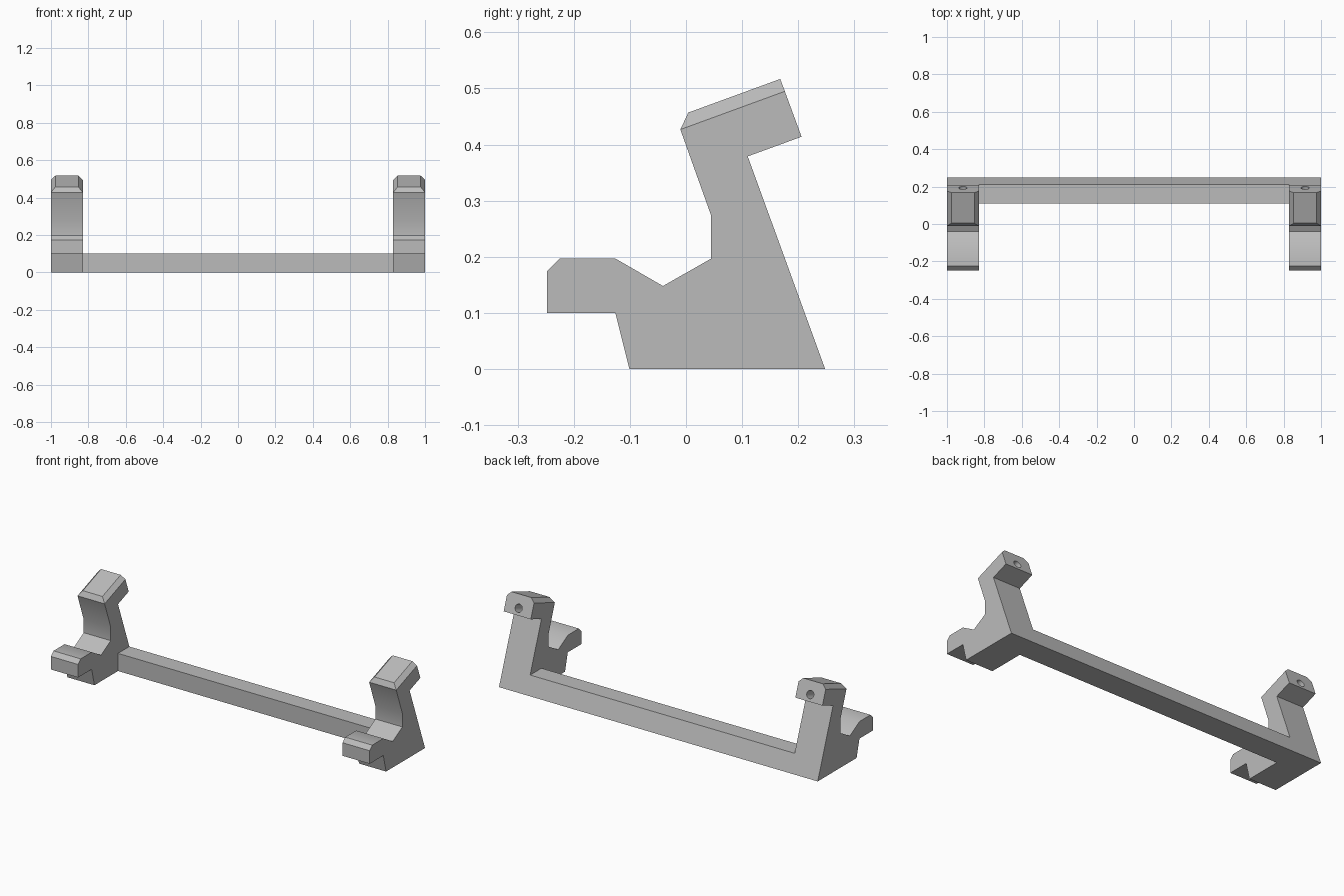
import bpy, bmesh, math
from mathutils import Matrix, Vector

if "Cube" in bpy.data.objects:
    bpy.data.objects.remove(bpy.data.objects["Cube"])

grey = bpy.data.materials.new("plain grey")
grey.diffuse_color = (0.5, 0.5, 0.5, 1)
grey.use_nodes = True
grey.node_tree.nodes["Principled BSDF"].inputs["Base Color"].default_value = grey.diffuse_color

INNER, OUTER = 0.83, 1.0
SLOPE = math.radians(20)                       # tilt of the upright and head
ALONG = Vector((0, math.cos(SLOPE), math.sin(SLOPE)))
BACK = 0.248                                   # rear edge at floor level


def prism(name, profile, x0, x1, chamfer_edge=None):
    """Extrude a (y, z) profile along x; chamfer the top and sides of one profile segment."""
    bm = bmesh.new()
    a = [bm.verts.new((x0, y, z)) for y, z in profile]
    b = [bm.verts.new((x1, y, z)) for y, z in profile]
    n = len(profile)
    bm.faces.new(a)
    bm.faces.new(b[::-1])
    for i in range(n):
        j = (i + 1) % n
        bm.faces.new((a[i], b[i], b[j], a[j]))
    bmesh.ops.recalc_face_normals(bm, faces=bm.faces)
    if chamfer_edge is not None:
        i, j = chamfer_edge
        edges = [bm.edges.get(p) for p in ((a[i], a[j]), (b[i], b[j]), (a[j], b[j]))]
        bmesh.ops.bevel(bm, geom=edges, offset=0.0235, segments=1,
                        affect='EDGES', clamp_overlap=False)
    return finish(name, bm)


def finish(name, bm):
    mesh = bpy.data.meshes.new(name)
    bm.to_mesh(mesh)
    bm.free()
    mesh.materials.append(grey)
    ob = bpy.data.objects.new(name, mesh)
    bpy.context.collection.objects.link(ob)
    return ob


def boolean(target, tool, operation):
    """Apply a boolean and remove the helper."""
    mod = target.modifiers.new(operation.lower(), 'BOOLEAN')
    mod.operation, mod.object, mod.solver = operation, tool, 'EXACT'
    bpy.context.view_layer.objects.active = target
    bpy.ops.object.modifier_apply(modifier=mod.name)
    bpy.data.objects.remove(tool)


# Holder side profile: foot, upright, head, neck, groove and front lip
holder = [(-0.101, 0), (BACK, 0), (0.110, 0.379), (0.206, 0.414),
          (0.168, 0.517), (-0.018, 0.449), (0.045, 0.273), (0.045, 0.197),
          (-0.041, 0.148), (-0.126, 0.197), (-0.225, 0.197), (-0.248, 0.174),
          (-0.248, 0.100), (-0.126, 0.100)]

# Crossbar, flush with the sloped back of the holders
top_back = BACK - 0.1 * (BACK - 0.110) / 0.379
frame = prism("rack_frame", [(0.110, 0), (BACK, 0), (top_back, 0.1), (0.110, 0.1)],
              -INNER - 0.05, INNER + 0.05)

for side in (-1, 1):
    x0, x1 = sorted((side * INNER, side * OUTER))
    part = prism("holder", holder, x0, x1, chamfer_edge=(4, 5))
    # Blind screw hole in the back of the head
    bm = bmesh.new()
    centre = Vector((side * (INNER + OUTER) / 2, 0.193, 0.449)) - ALONG * 0.04
    rot = ALONG.to_track_quat('Z', 'Y').to_matrix().to_4x4()
    bmesh.ops.create_cone(bm, cap_ends=True, segments=32, radius1=0.022, radius2=0.022,
                          depth=0.12, matrix=Matrix.Translation(centre) @ rot)
    boolean(part, finish("hole_cutter", bm), 'DIFFERENCE')
    boolean(frame, part, 'UNION')

# Smooth shading with sharp corners kept
bpy.ops.object.select_all(action='DESELECT')
frame.select_set(True)
bpy.context.view_layer.objects.active = frame
bpy.ops.object.shade_smooth_by_angle(angle=math.radians(30.5))
